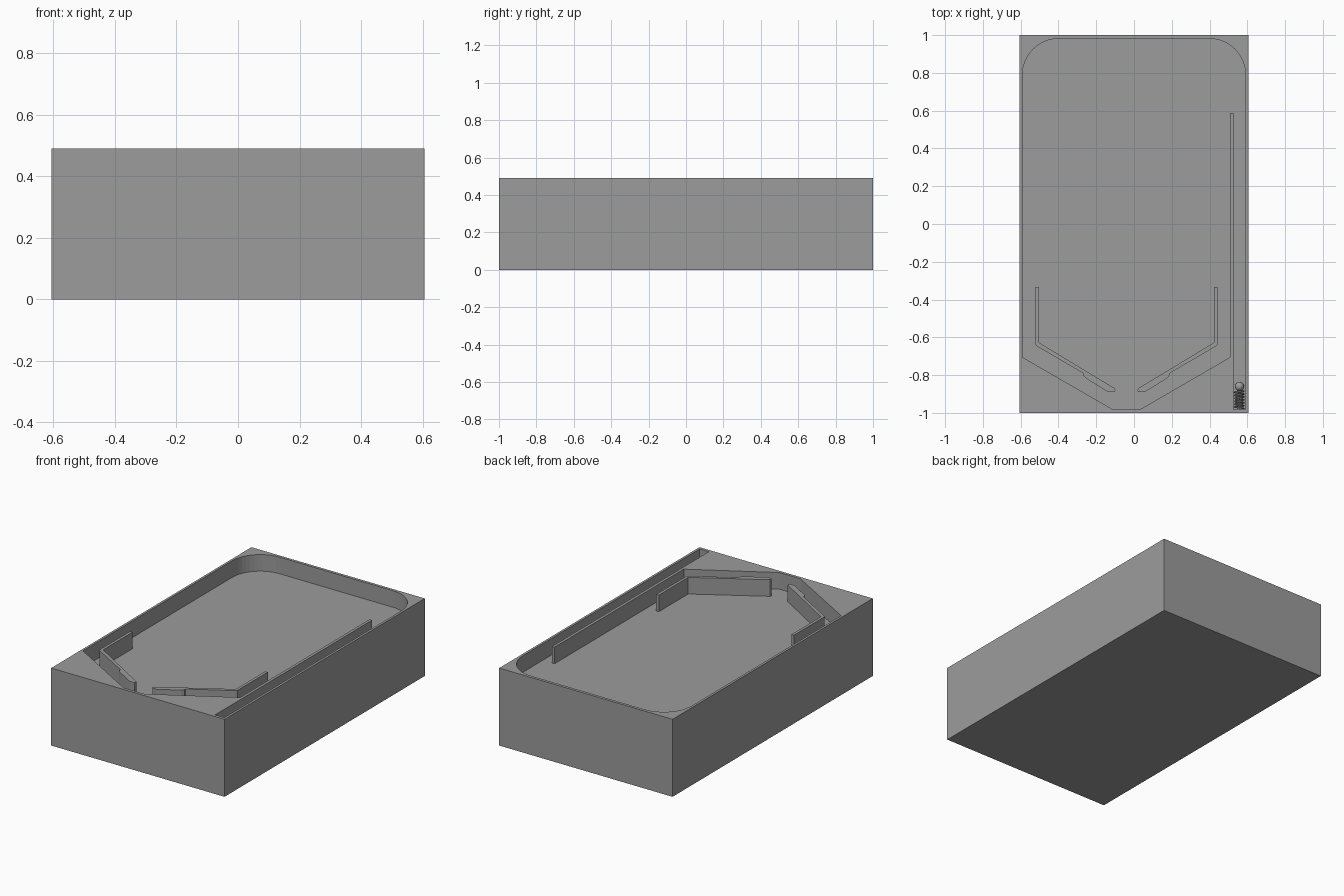
import bpy
import bmesh
from math import sin, cos, pi
from mathutils import Vector

cube = bpy.data.objects.get("Cube")
if cube:
    bpy.data.objects.remove(cube, do_unlink=True)

TOP, FLOOR = 0.49, 0.385
HALF_W, HALF_L = 0.606, 1.0
IN_W, IN_BACK, IN_FRONT = 0.591, 0.982, -0.981
LANE_X = 0.558
FIELD_X = -0.04       # centre line of the playfield beside the lane

# Dark grey finish shared by every part
GREY = (0.333, 0.333, 0.333, 1)
finish = bpy.data.materials.new("dark_grey")
finish.use_nodes = True
finish.diffuse_color = GREY
finish.node_tree.nodes["Principled BSDF"].inputs["Base Color"].default_value = GREY


def add_object(name, data):
    """Link a new object that carries the shared finish."""
    data.materials.append(finish)
    obj = bpy.data.objects.new(name, data)
    bpy.context.collection.objects.link(obj)
    return obj


def prism(name, outline, z0, z1):
    """Extrude a flat outline between two heights."""
    bm = bmesh.new()
    face = bm.faces.new([bm.verts.new((x, y, z0)) for x, y in outline])
    ext = bmesh.ops.extrude_face_region(bm, geom=[face])
    moved = [v for v in ext["geom"] if isinstance(v, bmesh.types.BMVert)]
    bmesh.ops.translate(bm, verts=moved, vec=(0, 0, z1 - z0))
    bmesh.ops.recalc_face_normals(bm, faces=bm.faces)
    mesh = bpy.data.meshes.new(name)
    bm.to_mesh(mesh)
    bm.free()
    return add_object(name, mesh)


def arc(cx, cy, r, start, steps=12):
    """Quarter circle, counter-clockwise from the start angle."""
    angles = [start + pi / 2 * i / steps for i in range(steps + 1)]
    return [(cx + r * cos(a), cy + r * sin(a)) for a in angles]


# Solid cabinet
cabinet = prism("cabinet", [(-HALF_W, -HALF_L), (HALF_W, -HALF_L),
                            (HALF_W, HALF_L), (-HALF_W, HALF_L)], 0, TOP)

# Playfield recess, wrapping around the lane divider
R = 0.195
recess = [(-IN_W, -0.705), (-0.113, IN_FRONT), (0.033, IN_FRONT),
          (0.509, -0.705), (0.509, 0.587), (0.527, 0.587),
          (0.527, IN_FRONT), (IN_W, IN_FRONT)]
recess += arc(IN_W - R, IN_BACK - R, R, 0)
recess += arc(R - IN_W, IN_BACK - R, R, pi / 2)
cutter = prism("recess_cutter", recess, FLOOR, TOP + 0.1)
cutter.hide_render = True

cut = cabinet.modifiers.new("recess", "BOOLEAN")
cut.operation, cut.solver, cut.object = "DIFFERENCE", "EXACT", cutter
bpy.context.view_layer.objects.active = cabinet
cabinet.select_set(True)
bpy.ops.object.modifier_apply(modifier=cut.name)
bpy.data.objects.remove(cutter, do_unlink=True)

# Guide rails and flippers, offsets measured from the playfield centre line
rail = [(0.482, -0.334), (0.464, -0.334), (0.464, -0.627), (0.228, -0.77),
        (0.228, -0.791), (0.472, -0.648), (0.482, -0.638)]
flipper = [(0.228, -0.77), (0.062, -0.87), (0.058, -0.88), (0.063, -0.889),
           (0.098, -0.889), (0.215, -0.817), (0.228, -0.801)]
for side, sign in (("left", 1), ("right", -1)):
    for part, outline in (("guide_rail", rail), ("flipper", flipper)):
        prism(f"{side}_{part}", [(FIELD_X + sign * x, y) for x, y in outline],
              FLOOR, TOP)

# Plunger spring: helix with a round wire
TURNS, PER_TURN, COIL_R, WIRE = 6, 16, 0.024, 0.004
y0, y1 = IN_FRONT + WIRE, -0.884
curve = bpy.data.curves.new("plunger_spring", "CURVE")
curve.dimensions = "3D"
curve.bevel_depth = WIRE
curve.bevel_resolution = 2
curve.use_fill_caps = True
spline = curve.splines.new("POLY")
count = TURNS * PER_TURN
spline.points.add(count)
for i, point in enumerate(spline.points):
    a = 2 * pi * i / PER_TURN
    point.co = Vector((LANE_X + COIL_R * cos(a), y0 + (y1 - y0) * i / count,
                       FLOOR + 0.03 + COIL_R * sin(a), 1))
add_object("plunger_spring", curve)

# Ball resting on the spring
bpy.ops.mesh.primitive_uv_sphere_add(segments=24, ring_count=16, radius=0.024,
                                     location=(LANE_X, -0.86, FLOOR + 0.026))
ball = bpy.context.object
ball.name = "ball"
ball.data.materials.append(finish)
bpy.ops.object.shade_smooth()
